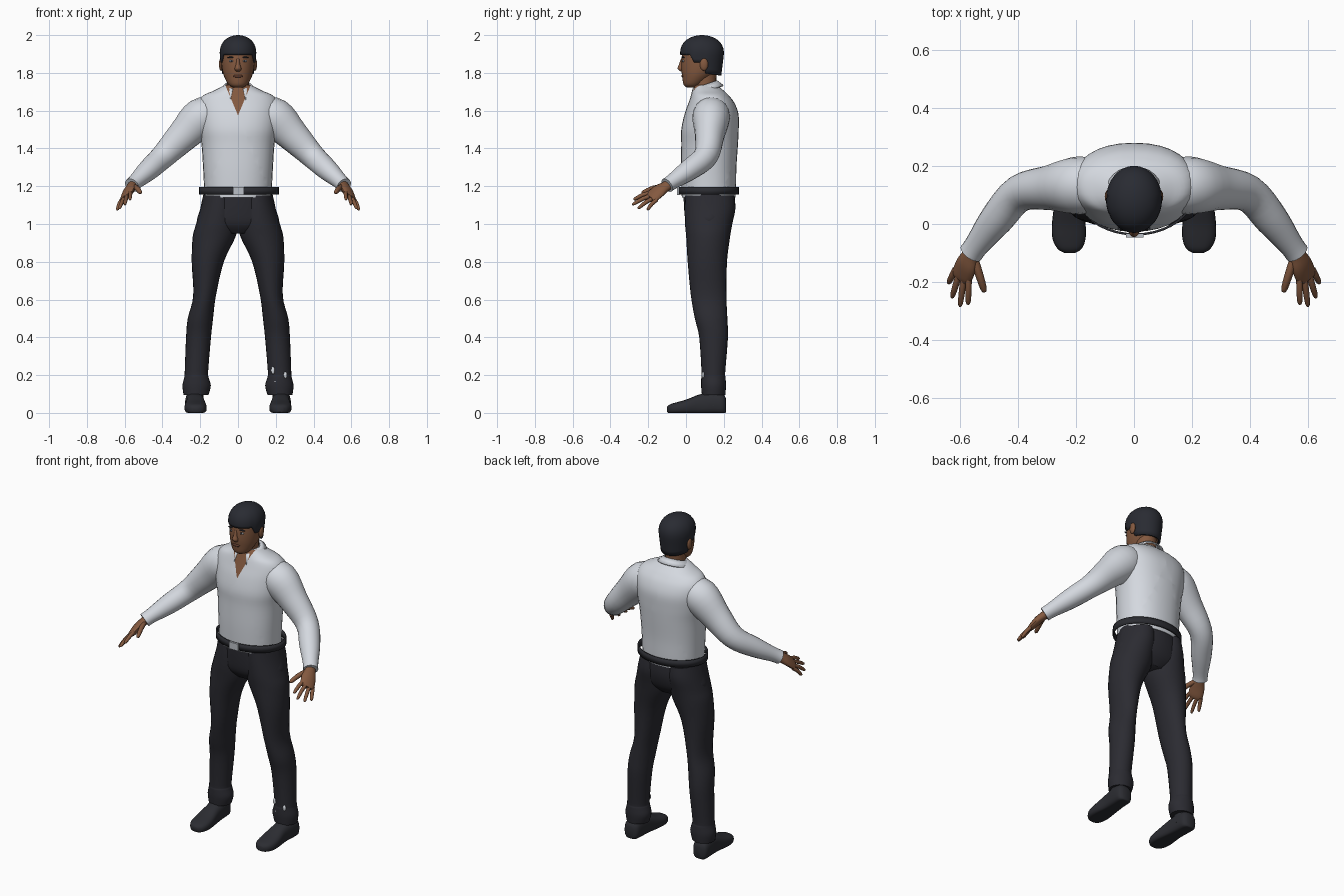
import bpy, bmesh
from math import sin, cos, pi, sqrt
from mathutils import Vector

cube = bpy.data.objects.get("Cube")
if cube:
    bpy.data.objects.remove(cube, do_unlink=True)


def material(name, r, g, b):
    m = bpy.data.materials.new(name)
    m.use_nodes = True
    m.diffuse_color = (r, g, b, 1)
    bsdf = next(n for n in m.node_tree.nodes if n.type == 'BSDF_PRINCIPLED')
    bsdf.inputs["Base Color"].default_value = (r, g, b, 1)
    bsdf.inputs["Roughness"].default_value = 0.8
    return m


SHIRT = material("white shirt", .66, .69, .74)
SKIN = material("brown skin", .23, .10, .05)
CLOTH = material("charcoal trousers", .024, .024, .031)
HAIR = material("black hair", .022, .024, .032)
LEATHER = material("black leather", .025, .026, .032)
STEEL = material("grey buckle", .50, .53, .57)
LIPS = material("dark lips", .13, .05, .03)


def finish(name, bm, *mats, thick=0):
    bmesh.ops.recalc_face_normals(bm, faces=bm.faces[:])
    mesh = bpy.data.meshes.new(name)
    bm.to_mesh(mesh)
    bm.free()
    for m in mats:
        mesh.materials.append(m)
    mesh.shade_smooth()
    mesh.set_sharp_from_angle(angle=0.8)
    ob = bpy.data.objects.new(name, mesh)
    bpy.context.collection.objects.link(ob)
    if thick:
        mod = ob.modifiers.new("thickness", 'SOLIDIFY')
        mod.thickness = thick
    return ob


def skin_rows(bm, rows, closed=True, caps=True):
    """Join rows of points with quads."""
    rows = [[bm.verts.new(p) for p in row] for row in rows]
    n = len(rows[0])
    for lo, hi in zip(rows, rows[1:]):
        for i in range(n if closed else n - 1):
            j = (i + 1) % n
            bm.faces.new((lo[i], lo[j], hi[j], hi[i]))
    if caps:
        bm.faces.new(rows[0])
        bm.faces.new(rows[-1])


def smooth_path(rings, steps):
    """Catmull-Rom interpolation of ring parameters."""
    out = []
    for i in range(len(rings) - 1):
        a, b, c, d = (rings[max(0, min(len(rings) - 1, i + k))] for k in (-1, 0, 1, 2))
        for s in range(steps):
            t = s / steps
            out.append([q + t / 2 * (r - p + t * (2 * p - 5 * q + 4 * r - w + t * (3 * (q - r) + w - p)))
                        for p, q, r, w in zip(a, b, c, d)])
    return out + [list(rings[-1])]


def loft(rings, axis=None, side=1, n=20, steps=4, power=1.0, roll=0, floor=None):
    """Rings are x, y, z, half width, half depth; axis None follows the path."""
    path = smooth_path(rings, steps)
    rows = []
    for k, (x, y, z, a, b) in enumerate(path):
        u, v = Vector((1, 0, 0)), Vector((0, 1, 0) if axis == 'z' else (0, 0, 1))
        if axis is None:
            t = Vector(path[min(k + 1, len(path) - 1)][:3]) - Vector(path[max(k - 1, 0)][:3])
            t.normalize()
            u = t.cross(Vector((0, 0, 1))).normalized()
            v = u.cross(t)
            u, v = u * cos(roll) + v * sin(roll), v * cos(roll) - u * sin(roll)
        row = []
        for i in range(n):
            c, s = cos(2 * pi * i / n), sin(2 * pi * i / n)
            c, s = (abs(q) ** power * (1 if q > 0 else -1) for q in (c, s))
            p = Vector((x, y, z)) + u * c * a + v * s * b
            if floor is not None:
                p.z = max(p.z, floor)
            row.append((p.x * side, p.y, p.z))
        rows.append(row)
    bm = bmesh.new()
    skin_rows(bm, rows)
    return bm


def blob(name, loc, size, mat):
    bm = bmesh.new()
    bmesh.ops.create_uvsphere(bm, u_segments=12, v_segments=8, radius=1)
    bmesh.ops.scale(bm, vec=size, verts=bm.verts)
    bmesh.ops.translate(bm, vec=loc, verts=bm.verts)
    return finish(name, bm, mat)


# Shirt body with an open neck cut as a V
bm = loft([(0, .12, 1.14, .178, .142), (0, .12, 1.2, .18, .145), (0, .12, 1.3, .185, .147),
           (0, .125, 1.42, .193, .15), (0, .127, 1.5, .207, .152), (0, .135, 1.58, .215, .143),
           (0, .135, 1.64, .212, .122), (0, .127, 1.68, .185, .10), (0, .118, 1.705, .13, .083),
           (0, .105, 1.735, .07, .06)], 'z', n=32, power=.9)
V_LOW, V_SLOPE = 1.575, .42
for normal in ((1, 0, -V_SLOPE), (1, 0, V_SLOPE)):
    bmesh.ops.bisect_plane(bm, geom=bm.verts[:] + bm.edges[:] + bm.faces[:],
                           plane_co=(0, 0, V_LOW), plane_no=normal)
for f in bm.faces:
    c = f.calc_center_median()
    f.material_index = int(c.y < .1 and abs(c.x) < (c.z - V_LOW) * V_SLOPE)
finish("shirt_body", bm, SHIRT, SKIN)

# Folded collar, open at the front
upper, lower = [], []
COUNT, GAP = 28, .42
for i in range(COUNT + 1):
    a = -pi / 2 + GAP + (2 * pi - 2 * GAP) * i / COUNT
    back = (1 + sin(a)) / 2
    tip = .03 * max(0, 1 - min(i, COUNT - i) / 4)
    upper.append((.07 * cos(a), .097 + .068 * sin(a), 1.715 + .045 * back))
    lower.append((.10 * cos(a), .105 + .094 * sin(a), 1.68 + .055 * back - tip))
bm = bmesh.new()
skin_rows(bm, [upper, lower], closed=False, caps=False)
finish("shirt_collar", bm, SHIRT, thick=.008)

# Belt hoop and buckle
bm = bmesh.new()
skin_rows(bm, [[(.005 + .211 * cos(2 * pi * i / 40), .12 + .16 * sin(2 * pi * i / 40), z) for i in range(40)]
               for z in (1.155, 1.195)], caps=False)
finish("belt", bm, LEATHER, thick=.008)
bm = bmesh.new()
bmesh.ops.create_cube(bm, size=1)
bmesh.ops.scale(bm, vec=(.06, .012, .042), verts=bm.verts)
bmesh.ops.translate(bm, vec=(.003, -.041, 1.175), verts=bm.verts)
finish("belt_buckle", bm, STEEL)

# Trouser seat
finish("trouser_seat", loft([(0, .122, 1.17, .18, .135), (0, .125, 1.08, .2, .135),
                             (0, .12, 1.0, .212, .118), (0, .118, .95, .10, .08)], 'z', n=28), CLOTH)

# Neck, head and nose
finish("neck", loft([(0, .115, 1.6, .07, .07), (0, .108, 1.68, .06, .06),
                     (0, .1, 1.74, .057, .06), (0, .1, 1.82, .06, .065)], 'z'), SKIN)
finish("head", loft([(0, .035, 1.722, .025, .03), (0, .037, 1.738, .05, .05), (0, .06, 1.78, .073, .08),
                     (0, .077, 1.82, .084, .102), (0, .085, 1.87, .089, .109),
                     (0, .087, 1.92, .087, .103), (0, .088, 1.96, .06, .075),
                     (0, .088, 1.98, .02, .03)], 'z', n=28), SKIN)
finish("nose", loft([(0, -.017, 1.875, .008, .01), (0, -.024, 1.845, .011, .014),
                     (0, -.026, 1.822, .018, .019), (0, -.02, 1.808, .012, .01)], 'z', n=10), SKIN)
blob("lips", (0, -.018, 1.783), (.026, .007, .008), LIPS)

# Hair cap whose lower edge drops from the forehead to the nape
rows = []
for k in range(13):
    t, row = k / 12.5, []
    for i in range(32):
        a = 2 * pi * i / 32
        s = sin(a)
        edge = 1.895 if s < -.55 else (1.855 if s < .15 else 1.80 - .015 * s)
        z = edge + (2 - edge) * sin(t * pi / 2)
        f = 1 - 1.1 * (1.9 - z) if z < 1.9 else sqrt(max(0, 1 - ((z - 1.9) / .1) ** 2.4))
        row.append((.097 * f * cos(a), .085 + .116 * f * s, z))
    rows.append(row)
bm = bmesh.new()
skin_rows(bm, rows, caps=False)
bm.verts.ensure_lookup_table()
bm.faces.new(bm.verts[-32:])
finish("hair", bm, HAIR, thick=.012)

for label, side in (("left", 1), ("right", -1)):
    # Face details
    blob(label + "_ear", (side * .09, .095, 1.845), (.011, .022, .034), SKIN)
    blob(label + "_eye", (side * .035, -.014, 1.863), (.014, .006, .006), STEEL)
    blob(label + "_pupil", (side * .035, -.018, 1.863), (.006, .004, .006), HAIR)
    blob(label + "_eyebrow", (side * .037, -.014, 1.882), (.02, .007, .004), HAIR)

    # Sleeve from shoulder to wrist
    finish(label + "_sleeve", loft([
        (.10, .135, 1.60, .08, .07), (.19, .133, 1.565, .10, .105), (.29, .125, 1.468, .078, .086),
        (.395, .105, 1.36, .064, .066), (.475, .015, 1.285, .058, .056),
        (.54, -.07, 1.226, .043, .041), (.562, -.1, 1.205, .042, .04)], side=side), SHIRT)

    # Hand with four fingers and a thumb
    finish(label + "_palm", loft([
        (.545, -.075, 1.22, .03, .026), (.562, -.105, 1.2, .031, .024), (.577, -.14, 1.178, .042, .023),
        (.592, -.175, 1.148, .043, .018), (.598, -.19, 1.138, .036, .012)],
        side=side, n=14, roll=.55), SKIN)
    index_base, pinky_base = Vector((.57, -.175, 1.168)), Vector((.615, -.155, 1.128))
    tips = [(.572, -.278, 1.13), (.6, -.285, 1.103), (.628, -.255, 1.083), (.64, -.205, 1.075)]
    fingers = [(index_base.lerp(pinky_base, i / 3), Vector(tip), .011) for i, tip in enumerate(tips)]
    fingers.append((Vector((.552, -.115, 1.2)), Vector((.515, -.235, 1.165)), .014))
    for name, (base, tip, r) in zip(("index", "middle", "ring", "little", "thumb"), fingers):
        mid = base.lerp(tip, .5) + Vector((0, 0, .006))
        finish(f"{label}_{name}_finger", loft([
            (*base, r, r), (*mid, r, r), (*base.lerp(tip, .9), r * .8, r * .8),
            (*tip, r * .35, r * .35)], side=side, n=8, steps=2), SKIN)

    # Trouser leg with a loose hem
    finish(label + "_trouser_leg", loft([
        (.095, .125, 1.15, .088, .13), (.1, .127, 1.08, .1, .134), (.112, .12, 1.0, .11, .125),
        (.127, .117, .93, .113, .116), (.16, .113, .8, .085, .104), (.177, .12, .62, .06, .094),
        (.199, .133, .5, .067, .086), (.209, .146, .4, .066, .076), (.22, .145, .22, .062, .063),
        (.22, .145, .19, .064, .064), (.219, .146, .145, .075, .066),
        (.222, .146, .095, .066, .062)], 'z', side=side, n=24), CLOTH)

    # Shoe with flat sole, and the ankle above it
    finish(label + "_shoe", loft([
        (.232, .212, .04, .025, .035), (.232, .195, .045, .046, .055), (.23, .14, .05, .05, .06),
        (.226, .07, .042, .05, .055), (.225, .0, .03, .058, .04), (.224, -.05, .024, .057, .032),
        (.222, -.085, .02, .042, .025), (.222, -.1, .018, .018, .014)],
        'y', side=side, power=.75, floor=0), LEATHER)
    finish(label + "_ankle", loft([(.23, .145, .04, .05, .058), (.228, .145, .09, .046, .054),
                                   (.224, .145, .14, .046, .05)], 'z', side=side, n=16), LEATHER)

# Pale sock showing through the left trouser leg
for i, (x, z, h) in enumerate(((.185, .225, .02), (.2, .165, .016), (.25, .2, .018))):
    blob(f"sock_patch_{i + 1}", (x, .091, z), (.01, .008, h), SHIRT)
